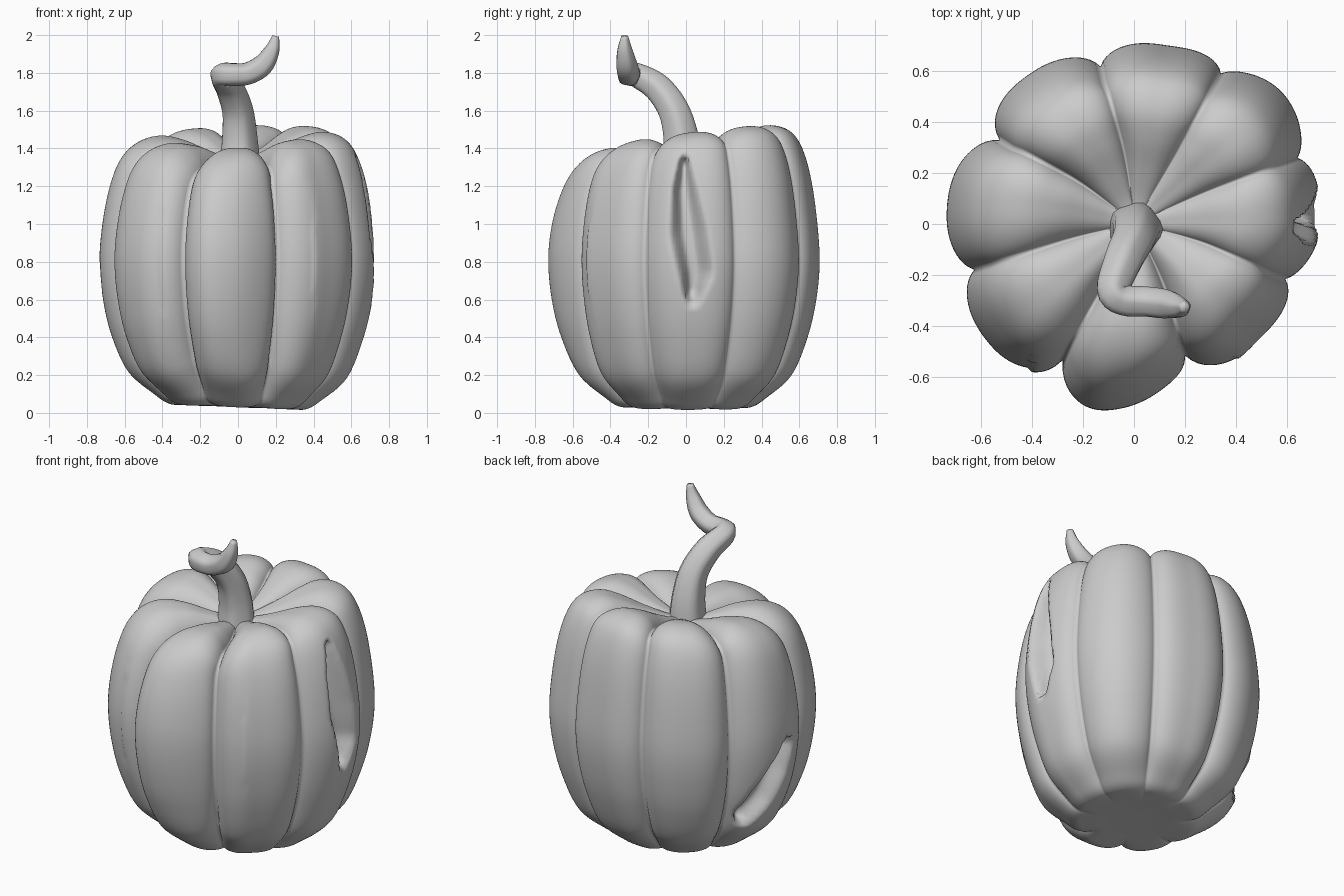
import bpy, bmesh, math
from mathutils import Vector

if "Cube" in bpy.data.objects:
    bpy.data.objects.remove(bpy.data.objects["Cube"])

PROFILE = [(0, .035), (.2, .035), (.4, .03), (.5, .035), (.6, .08), (.79, .2), (.91, .4),
           (.975, .6), (1, .8), (.98, 1.0), (.93, 1.2), (.855, 1.35), (.75, 1.435),
           (.6, 1.47), (.44, 1.45), (.27, 1.4), (.12, 1.36), (0, 1.35)]
# groove azimuth, groove radius, crest radius of the lobe that follows it
LOBES = [(-164, .65, .735), (-118, .595, .715), (-69, .56, .665), (-20, .63, .73),
         (22, .69, .775), (60, .68, .71), (102, .63, .715), (148, .62, .735)]
# gouge centre lines: azimuth, height, half width
GOUGES = [(.12, [(-1, 1.31, .035), (-1, 1.17, .075), (1, .95, .11), (4, .75, .1), (3, .635, .06)]),
          (.1, [(177, .76, .05), (172, .62, .09), (165, .46, .11), (158, .33, .08)])]


def smooth(a, b, x):
    t = max(0, min(1, (x - a) / (b - a)))
    return t * t * (3 - 2 * t)


def catmull(pts, steps):
    p = [Vector(q) for q in pts]
    p = [p[0] * 2 - p[1]] + p + [p[-1] * 2 - p[-2]]
    out = []
    for i in range(1, len(p) - 2):
        a, b, c, d = p[i - 1:i + 3]
        for k in range(steps):
            t = k / steps
            out.append(.5 * (2 * b + (c - a) * t + (2 * a - 5 * b + 4 * c - d) * t * t
                             + (3 * b - a - 3 * c + d) * t ** 3))
    return out + [p[-2]]


def gouge_depth(az, z):
    total = 0
    for depth, line in GOUGES:
        q = 9
        for (a0, z0, w0), (a1, z1, w1) in zip(line, line[1:]):
            da = (az - a0 + 180) % 360 - 180
            p = Vector((math.radians(da) * .7, z - z0))
            s = Vector((math.radians(a1 - a0) * .7, z1 - z0))
            t = max(0, min(1, p.dot(s) / s.length_squared))
            q = min(q, (p - s * t).length / (w0 + (w1 - w0) * t))
        total += depth * (1 - smooth(.2, 1, q))
    return total


def columns(n):
    # azimuth, smooth base radius and groove depth for every column
    cols, m = [], len(LOBES)
    for i, (a, g, R) in enumerate(LOBES):
        a2, g2, Rn = LOBES[(i + 1) % m]
        Rp = LOBES[i - 1][2]
        a2 += 360 if a2 < a else 0
        for k in range(n):
            t = 2 * k / n - 1
            other, groove = (Rp, g) if t < 0 else (Rn, g2)
            base = R + (other - R) * .5 * smooth(0, 1, abs(t))
            depth = ((R + other) / 2 - groove) * (.8 * abs(t) ** 2.8 + .2 * abs(t) ** 12)
            cols.append((a + (a2 - a) * k / n, base, depth))
    return cols


def mesh_object(name, rings):
    bm = bmesh.new()
    rows = [[bm.verts.new(v) for v in r] for r in rings]
    for lo, hi in zip(rows, rows[1:]):
        n = len(lo)
        for j in range(n):
            k = (j + 1) % n
            bm.faces.new((lo[j], lo[k], hi[k], hi[j]))
    bmesh.ops.remove_doubles(bm, verts=bm.verts, dist=1e-5)
    bmesh.ops.holes_fill(bm, edges=bm.edges, sides=0)
    bmesh.ops.recalc_face_normals(bm, faces=bm.faces)
    for f in bm.faces:
        f.smooth = True
    me = bpy.data.meshes.new(name)
    bm.to_mesh(me)
    bm.free()
    ob = bpy.data.objects.new(name, me)
    bpy.context.collection.objects.link(ob)
    return ob


# Pumpkin body: lobed surface of revolution, leaning top, two gouges
prof = catmull(PROFILE, 6)
cols = columns(32)
rings = []
for i, (pr, z) in enumerate(prof):
    a, b = prof[max(i - 1, 0)], prof[min(i + 1, len(prof) - 1)]
    tan = (b - a).normalized()
    end = i in (0, len(prof) - 1)
    fade = smooth(0, .5, pr) if z > .5 else smooth(.42, .85, pr) * .8 + .2 * smooth(.3, .5, pr)
    ring = []
    for az, base, depth in cols:
        d = depth * fade
        r = 0 if end else max(.002, base * pr - d * tan.y)
        h = z + d * tan.x
        r -= gouge_depth(az, z) if .2 < z < 1.42 and pr > .5 else 0
        x, y = r * math.cos(math.radians(az)), r * math.sin(math.radians(az))
        top = smooth(.8, 1.4, z)
        front = smooth(.15, .45, -y) * (1 - smooth(.2, .4, abs(x + .02)))
        h += top * (.12 * y + .03 * x - .02 * front) - (1 - smooth(0, .5, z)) * .04 * x
        # the front lobe bulges to the left
        y -= .035 * smooth(.45, .7, -y) * math.sin(max(-1, min(1, (-x - .02) / .2)) * 1.57) * (abs(x) < .4)
        lean = (1 - pr) * smooth(1.3, 1.45, z)
        ring.append((x + .03 * lean, y + .03 * lean, h))
    rings.append(ring)
mesh_object("pumpkin_body", rings)

# Stem: tapered tube that leans forward, kinks and curls up to the right
STEM = [(.005, -.02, 1.3, .108), (.005, -.025, 1.45, .094), (-.005, -.065, 1.6, .082),
        (-.045, -.15, 1.72, .074), (-.082, -.26, 1.785, .064), (-.035, -.3, 1.79, .06),
        (.05, -.305, 1.795, .058), (.13, -.315, 1.84, .056), (.18, -.325, 1.92, .04),
        (.2, -.325, 1.995, .018)]
path = catmull(STEM, 5)
rings, side = [], Vector((1, 0, 0))
for i, p in enumerate(path):
    tan = (path[min(i + 1, len(path) - 1)].xyz - path[max(i - 1, 0)].xyz).normalized()
    side = (side - tan * side.dot(tan)).normalized()
    up = tan.cross(side)
    ring = []
    for k in range(20):
        t = math.tau * k / 20
        r = p.w * (1 + .05 * math.cos(5 * t))
        ring.append(p.xyz + side * r * math.cos(t) + up * r * math.sin(t))
    rings.append(ring)
mesh_object("stem", rings)
